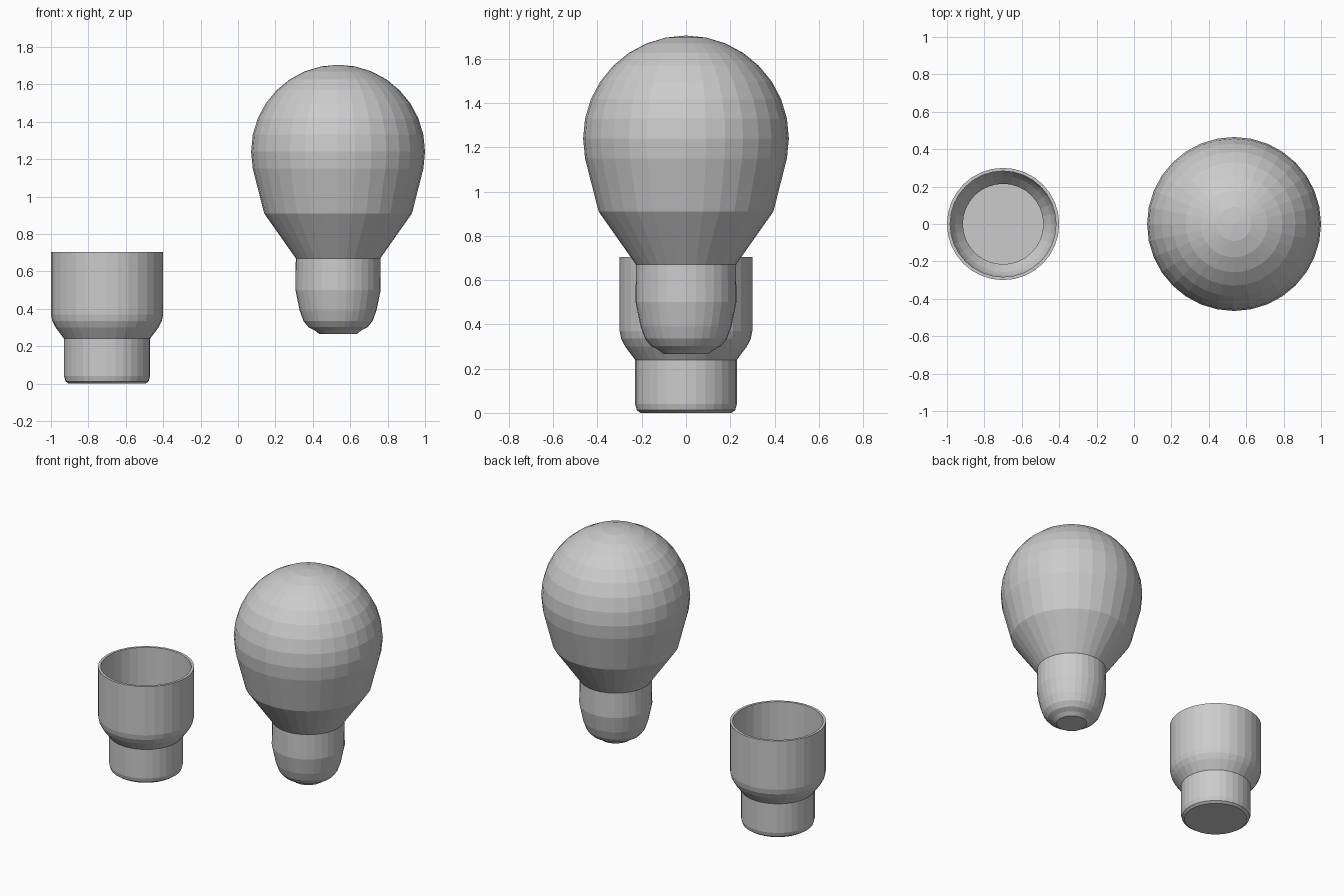
import bpy, bmesh
from math import sin, cos, pi, radians

if "Cube" in bpy.data.objects:
    bpy.data.objects.remove(bpy.data.objects["Cube"])

SEG = 32


def lathe(name, profile, x):
    """Revolve (radius, z) points around a vertical axis at x; flat-shaded."""
    bm = bmesh.new()
    rings = []
    for r, z in profile:
        if r == 0:
            rings.append([bm.verts.new((0, 0, z))] * SEG)
        else:
            rings.append([bm.verts.new((r * cos(2 * pi * i / SEG), r * sin(2 * pi * i / SEG), z))
                          for i in range(SEG)])
    for a, b in zip(rings, rings[1:]):
        for i in range(SEG):
            j = (i + 1) % SEG
            quad = list(dict.fromkeys((a[i], a[j], b[j], b[i])))
            bm.faces.new(quad)
    mesh = bpy.data.meshes.new(name)
    bm.to_mesh(mesh)
    bm.free()
    obj = bpy.data.objects.new(name, mesh)
    obj.location.x = x
    bpy.context.collection.objects.link(obj)
    return obj


# Open socket: outer wall from the base up, over the rim, down the inside
lathe("socket", [
    (0, 0), (0.205, 0), (0.222, 0.012), (0.23, 0.04), (0.23, 0.24),
    (0.275, 0.30), (0.293, 0.335), (0.30, 0.37), (0.30, 0.705),
    (0.283, 0.705), (0.283, 0.37), (0.275, 0.335), (0.257, 0.30),
    (0.215, 0.245), (0.215, 0.03), (0, 0.03)], -0.70)

# Bulb base: rounded plug
lathe("bulb_base", [
    (0, 0.265), (0.10, 0.265), (0.125, 0.285), (0.158, 0.302), (0.185, 0.335),
    (0.205, 0.39), (0.228, 0.50), (0.226, 0.67)], 0.535)

# Bulb glass: tapered neck running into a dome
R, CZ = 0.465, 1.24
dome = [(R * cos(radians(a * 11.25)), CZ + R * sin(radians(a * 11.25))) for a in range(-1, 8)]
lathe("bulb_glass", [(0.226, 0.67), (0.395, 0.91)] + dome + [(0, CZ + R)], 0.535)
